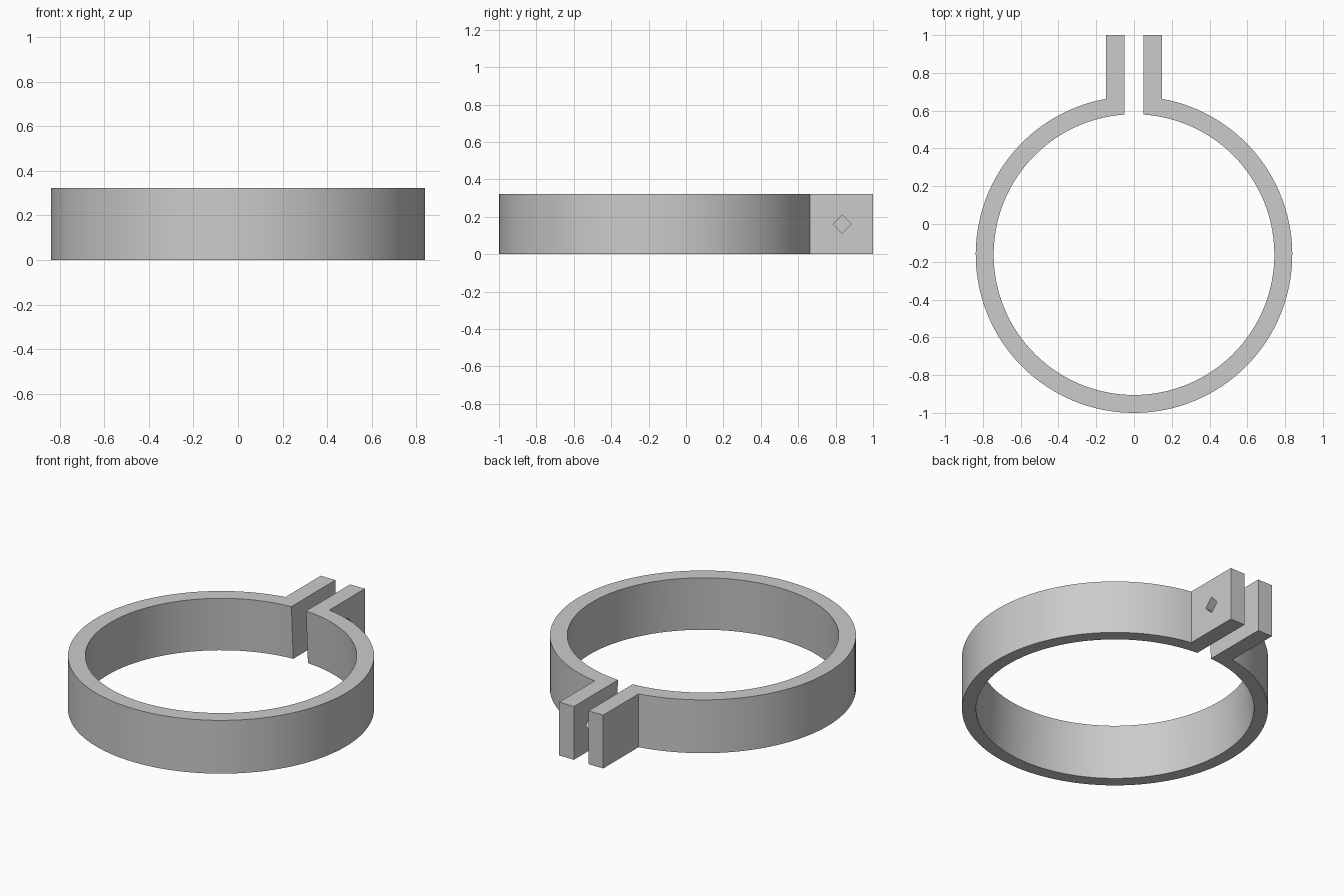
import bpy
import bmesh
from math import asin, pi, sin, cos
from mathutils import Vector

cube = bpy.data.objects.get("Cube")
if cube:
    bpy.data.objects.remove(cube, do_unlink=True)

HEIGHT = 0.322
CENTRE_Y = -0.162
R_OUT, R_IN_TOP, R_IN_LOW = 0.838, 0.743, 0.761
TAB_IN, TAB_OUT, TAB_END = 0.049, 0.147, 1.0
SEGMENTS = 120

grey = bpy.data.materials.new("plain grey")
grey.use_nodes = True
colour = (0.6, 0.6, 0.6, 1)
grey.diffuse_color = colour
grey.node_tree.nodes["Principled BSDF"].inputs["Base Color"].default_value = colour


def wall(radius, x, z):
    """Plan line of one wall: tab tip, round the ring, other tab tip."""
    gap = asin(x / radius)
    pts = [Vector((x, TAB_END, z))]
    for i in range(SEGMENTS + 1):
        a = gap + (2 * pi - 2 * gap) * i / SEGMENTS
        pts.append(Vector((radius * sin(a), CENTRE_Y + radius * cos(a), z)))
    pts.append(Vector((-x, TAB_END, z)))
    return pts


# Open ring with two clamp tabs; the bore widens slightly towards the bottom
bm = bmesh.new()
section = [wall(R_OUT, TAB_OUT, 0), wall(R_OUT, TAB_OUT, HEIGHT),
           wall(R_IN_TOP, TAB_IN, HEIGHT), wall(R_IN_LOW, TAB_IN, 0)]
loops = [[bm.verts.new(p) for p in line] for line in section]
for k in range(4):
    a, b = loops[k], loops[(k + 1) % 4]
    for i in range(len(a) - 1):
        bm.faces.new((a[i], a[i + 1], b[i + 1], b[i]))
for end in (0, -1):
    bm.faces.new([line[end] for line in loops])
bmesh.ops.recalc_face_normals(bm, faces=bm.faces)
mesh = bpy.data.meshes.new("clamp_ring")
bm.to_mesh(mesh)
bm.free()
mesh.materials.append(grey)
ring = bpy.data.objects.new("clamp_ring", mesh)
bpy.context.collection.objects.link(ring)

# Diamond bolt hole through one tab only
bpy.ops.mesh.primitive_cylinder_add(
    vertices=4, radius=0.049, depth=0.14, rotation=(0, pi / 2, 0),
    location=((TAB_IN + TAB_OUT) / 2, 0.835, HEIGHT / 2))
cutter = bpy.context.object
cutter.name = "bolt_hole_cutter"
cutter.hide_render = True
cutter.data.materials.append(grey)

bpy.ops.object.select_all(action="DESELECT")
ring.select_set(True)
bpy.context.view_layer.objects.active = ring
cut = ring.modifiers.new("bolt_hole", "BOOLEAN")
cut.operation = "DIFFERENCE"
cut.solver = "EXACT"
cut.object = cutter
bpy.ops.object.modifier_apply(modifier=cut.name)
bpy.data.objects.remove(cutter, do_unlink=True)
bpy.ops.object.shade_smooth_by_angle(angle=pi / 6)
